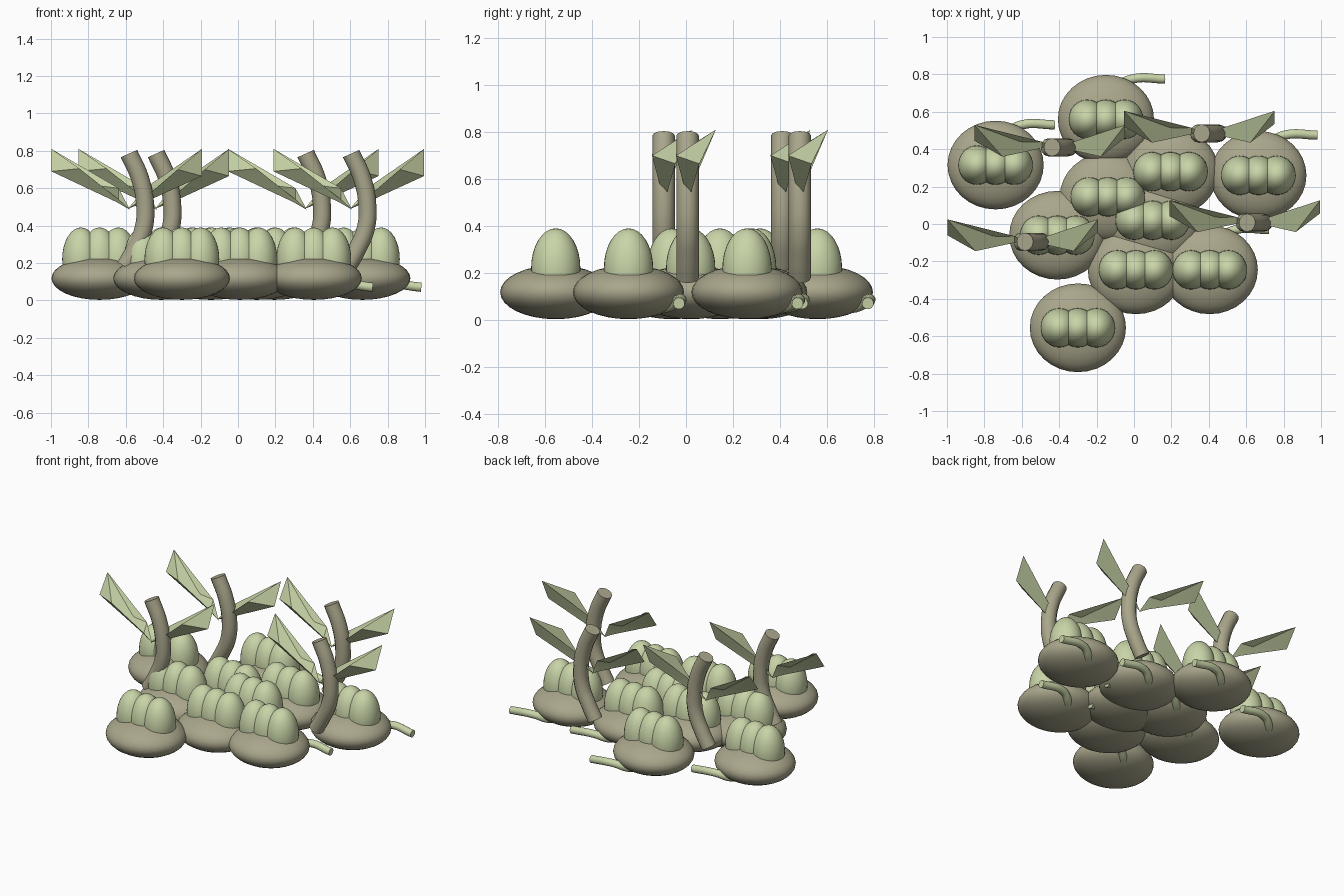
import bpy, bmesh, math
from mathutils import Vector

if "Cube" in bpy.data.objects:
    bpy.data.objects.remove(bpy.data.objects["Cube"])


def material(name, rgb):
    m = bpy.data.materials.new(name)
    m.diffuse_color = (*rgb, 1)
    m.use_nodes = True
    m.node_tree.nodes["Principled BSDF"].inputs["Base Color"].default_value = m.diffuse_color
    return m


TAUPE = material("taupe", (0.40, 0.38, 0.26))
GREEN = material("pale green", (0.58, 0.66, 0.39))


def finish(ob, mat, angle=40):
    """Assign colour and smooth shading to a mesh object."""
    ob.data.materials.clear()
    ob.data.materials.append(mat)
    bpy.ops.object.select_all(action='DESELECT')
    ob.select_set(True)
    bpy.context.view_layer.objects.active = ob
    bpy.ops.object.shade_smooth_by_angle(angle=math.radians(angle))


def ellipsoid(name, loc, radii, mat):
    me = bpy.data.meshes.new(name)
    bm = bmesh.new()
    bmesh.ops.create_uvsphere(bm, u_segments=32, v_segments=16, radius=1)
    bmesh.ops.scale(bm, vec=radii, verts=bm.verts)
    bmesh.ops.translate(bm, vec=loc, verts=bm.verts)
    bm.to_mesh(me)
    bm.free()
    ob = bpy.data.objects.new(name, me)
    bpy.context.collection.objects.link(ob)
    finish(ob, mat)


def tube(name, points, radius, mat):
    """Round tube with flat capped ends along a smooth path."""
    cu = bpy.data.curves.new(name, 'CURVE')
    cu.dimensions = '3D'
    cu.bevel_depth = radius
    cu.bevel_resolution = 4
    cu.use_fill_caps = True
    cu.resolution_u = 6
    sp = cu.splines.new('BEZIER')
    sp.bezier_points.add(len(points) - 1)
    for bp, co in zip(sp.bezier_points, points):
        bp.co = co
        bp.handle_left_type = bp.handle_right_type = 'AUTO'
    ob = bpy.data.objects.new(name, cu)
    bpy.context.collection.objects.link(ob)
    bpy.ops.object.select_all(action='DESELECT')
    ob.select_set(True)
    bpy.context.view_layer.objects.active = ob
    bpy.ops.object.convert(target='MESH')
    finish(bpy.context.view_layer.objects.active, mat)


def leaf(name, origin, root, neck, tip):
    """Three-sided leaf: point at the root, thin neck, broad slanted tip."""
    me = bpy.data.meshes.new(name)
    bm = bmesh.new()
    o = Vector(origin)
    r = bm.verts.new(o + Vector(root))
    a = [bm.verts.new(o + Vector(p)) for p in neck]
    b = [bm.verts.new(o + Vector(p)) for p in tip]
    for i in range(3):
        j = (i + 1) % 3
        bm.faces.new((r, a[i], a[j]))
        bm.faces.new((a[i], b[i], b[j], a[j]))
    bm.faces.new(b)
    bmesh.ops.recalc_face_normals(bm, faces=bm.faces)
    bm.to_mesh(me)
    bm.free()
    ob = bpy.data.objects.new(name, me)
    bpy.context.collection.objects.link(ob)
    finish(ob, GREEN, 20)


# Flattened bodies, each with three egg domes and a hooked side tube
BODIES = [(-0.15, 0.56), (-0.74, 0.315), (0.665, 0.26), (0.195, 0.28),
          (-0.14, 0.145), (-0.41, -0.06), (0.10, 0.02), (0.01, -0.245),
          (0.405, -0.245), (-0.30, -0.555)]
HOOK = [(0.03, 0.11, 0.05), (0.07, 0.175, 0.06), (0.14, 0.215, 0.085),
        (0.315, 0.215, 0.07)]

for x, y in BODIES:
    ellipsoid("body", (x, y, 0.118), (0.257, 0.237, 0.115), TAUPE)
    for dx in (-0.1, 0, 0.1):
        ellipsoid("egg_dome", (x + dx, y, 0.22), (0.1, 0.105, 0.17), GREEN)
    tube("side_tube", [(x + a, y + b, c) for a, b, c in HOOK], 0.025, GREEN)

# Bent stalks, each with a pair of leaves
STALKS = [(-0.588, -0.095), (-0.443, 0.41), (0.357, 0.485), (0.6, 0.007)]
BEND = [(0.005, 0.785), (0.065, 0.65), (0.092, 0.50), (0.082, 0.38),
        (0.03, 0.26), (-0.015, 0.18)]

for x, y in STALKS:
    tube("stalk", [(x + a, y, c) for a, c in BEND], 0.048, TAUPE)
    leaf("left_leaf", (x, y, 0), (0.01, 0, 0.485),
         [(-0.05, 0.03, 0.60), (-0.06, 0.01, 0.525), (-0.05, -0.005, 0.54)],
         [(-0.41, 0.12, 0.81), (-0.41, 0.035, 0.69), (-0.26, -0.05, 0.705)])
    leaf("right_leaf", (x, y, 0), (0, 0, 0.49),
         [(0.09, 0.02, 0.60), (0.09, 0.01, 0.525), (0.09, -0.01, 0.55)],
         [(0.395, 0.12, 0.81), (0.395, 0.05, 0.665), (0.265, -0.05, 0.70)])
